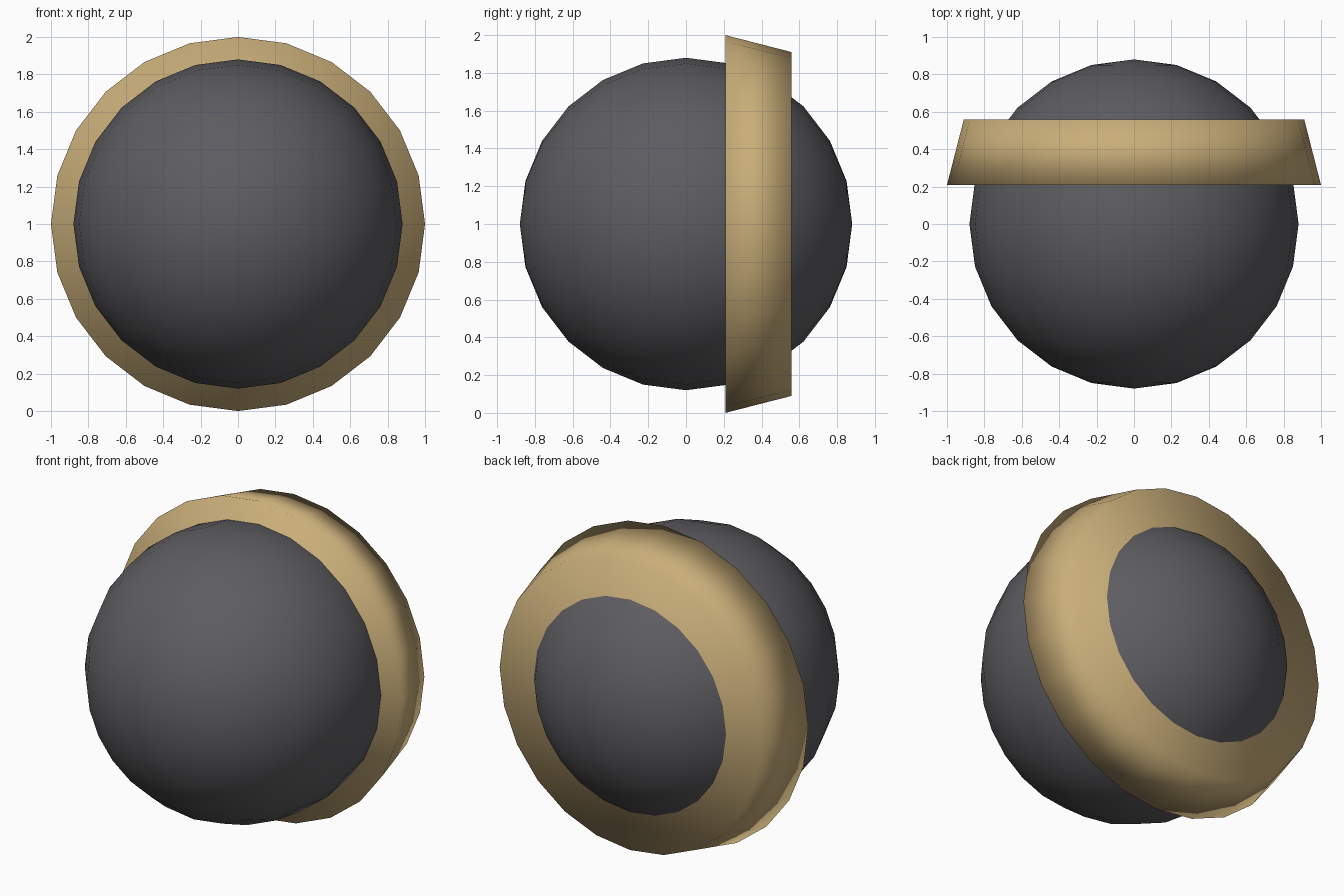
import bpy
from math import pi

if "Cube" in bpy.data.objects:
    bpy.data.objects.remove(bpy.data.objects["Cube"])

SIDES = 24


def finish(name, color):
    """Name the active object, smooth it and colour it."""
    obj = bpy.context.object
    obj.name = name
    bpy.ops.object.transform_apply(location=False, rotation=True, scale=True)
    bpy.ops.object.shade_smooth()
    mat = bpy.data.materials.new(name + "_material")
    mat.diffuse_color = (*color, 1)
    mat.use_nodes = True
    mat.node_tree.nodes["Principled BSDF"].inputs["Base Color"].default_value = mat.diffuse_color
    obj.data.materials.append(mat)
    return obj


# Dark ball, poles along y so its facets line up with the collar
bpy.ops.mesh.primitive_uv_sphere_add(
    segments=SIDES, ring_count=SIDES // 2, radius=0.88,
    location=(0, 0, 1), rotation=(-pi / 2, 0, 0))
finish("ball", (0.11, 0.11, 0.12))

# Tan tapered collar around the rear half, wide end forward, capped both ends
FRONT, BACK = 0.208, 0.559
bpy.ops.mesh.primitive_cone_add(
    vertices=SIDES, radius1=1.0, radius2=0.91, depth=BACK - FRONT,
    location=(0, (FRONT + BACK) / 2, 1), rotation=(-pi / 2, 0, 0))
finish("collar", (0.58, 0.42, 0.19))
